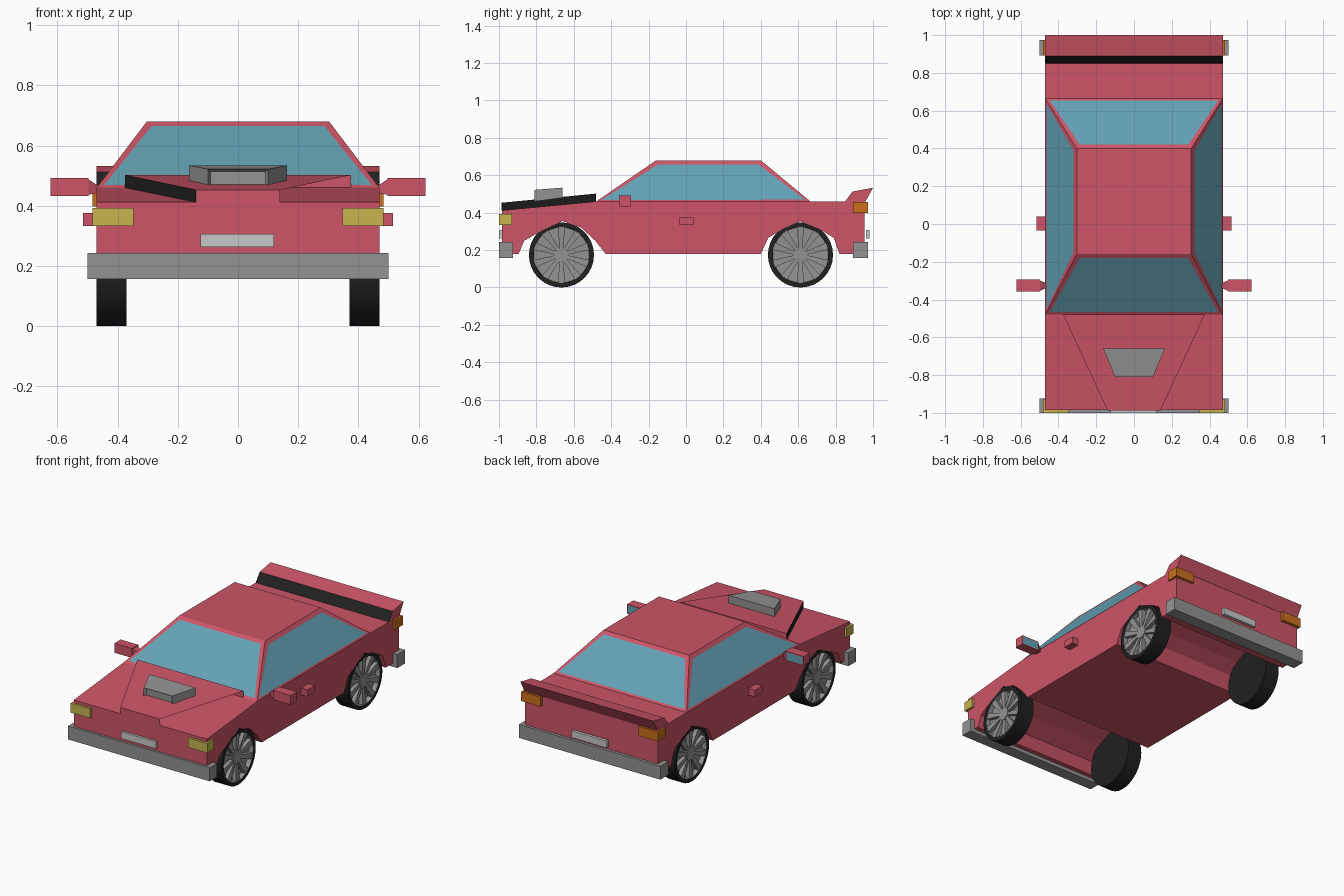
import bpy, bmesh, math
from mathutils import Matrix, Vector

if "Cube" in bpy.data.objects:
    bpy.data.objects.remove(bpy.data.objects["Cube"])


def material(name, rgb):
    m = bpy.data.materials.new(name)
    m.use_nodes = True
    m.diffuse_color = (*rgb, 1)
    m.node_tree.nodes["Principled BSDF"].inputs["Base Color"].default_value = (*rgb, 1)
    return m


RED = material("red paint", (0.61, 0.09, 0.135))
GLASS = material("blue glass", (0.125, 0.36, 0.46))
GREY = material("grey metal", (0.29, 0.29, 0.29))
BLACK = material("black rubber", (0.015, 0.015, 0.015))
YELLOW = material("yellow lamp", (0.58, 0.46, 0.08))
ORANGE = material("orange lamp", (0.6, 0.16, 0.012))
PLATE = material("pale plate", (0.58, 0.58, 0.58))


def finish(bm, name, *mats, fix=True):
    if fix:
        bmesh.ops.recalc_face_normals(bm, faces=bm.faces[:])
    mesh = bpy.data.meshes.new(name)
    bm.to_mesh(mesh)
    bm.free()
    for m in mats:
        mesh.materials.append(m)
    ob = bpy.data.objects.new(name, mesh)
    bpy.context.collection.objects.link(ob)
    return ob


def loft(bm, a, b):
    """Solid between two matching loops of points."""
    va, vb = [bm.verts.new(p) for p in a], [bm.verts.new(p) for p in b]
    n = len(va)
    faces = [bm.faces.new(va), bm.faces.new(vb[::-1])]
    for i in range(n):
        j = (i + 1) % n
        faces.append(bm.faces.new((va[i], vb[i], vb[j], va[j])))
    bmesh.ops.recalc_face_normals(bm, faces=bm.faces[:])
    return faces


def prism(bm, profile, half):
    """Side profile of (y, z) points extruded across the width."""
    return loft(bm, [(-half, y, z) for y, z in profile], [(half, y, z) for y, z in profile])


def rect(x0, x1, y0, y1, z):
    return [(x0, y0, z), (x1, y0, z), (x1, y1, z), (x0, y1, z)]


def box(name, x, y, z, mat):
    bm = bmesh.new()
    loft(bm, rect(*x, *y, z[0]), rect(*x, *y, z[1]))
    return finish(bm, name, mat)


def inset(bm, faces, width, depth=0.0, index=0):
    """Inset each face alone and paint its middle."""
    bmesh.ops.inset_individual(bm, faces=faces, thickness=width, depth=depth)
    for f in faces:
        f.material_index = index


HALF = 0.47

# Lower body with wheel tunnels cut right across
front_arch = [(-0.895, 0.18), (-0.865, 0.25), (-0.76, 0.31), (-0.66, 0.355),
              (-0.56, 0.32), (-0.485, 0.25), (-0.43, 0.18)]
rear_arch = [(0.4, 0.18), (0.44, 0.265), (0.52, 0.315), (0.61, 0.355),
             (0.71, 0.315), (0.79, 0.265), (0.82, 0.18)]
bm = bmesh.new()
prism(bm, [(-0.985, 0.18)] + front_arch + rear_arch +
      [(0.955, 0.18), (0.955, 0.46), (-0.48, 0.46), (-0.985, 0.412)], HALF)
finish(bm, "body", RED)

# Cabin with inset windows on its four sloping sides
bm = bmesh.new()
loft(bm, rect(-HALF, HALF, -0.48, 0.665, 0.46), rect(-0.303, 0.303, -0.16, 0.4, 0.68))
inset(bm, [f for f in bm.faces if abs(f.normal.z) < 0.95], 0.03, index=1)
finish(bm, "cabin", RED, GLASS)

# Raised hood panel, open on its left side
bm = bmesh.new()
low = [bm.verts.new(p) for p in ((-0.14, -0.987, 0.411), (0.14, -0.987, 0.411),
                                 (0.375, -0.48, 0.46), (-0.375, -0.48, 0.46))]
top = [bm.verts.new(v.co + Vector((0, 0, 0.042))) for v in low]
bm.faces.new(top)
bm.faces.new((low[0], low[1], top[1], top[0]))
bm.faces.new((low[2], low[3], top[3], top[2]))
bm.faces.new((low[3], low[0], top[0], top[3])).material_index = 1
finish(bm, "hood_panel", RED, BLACK, fix=False)

# Hood intake with a framed opening at the front
bm = bmesh.new()
loft(bm, [(-0.1, -0.81, 0.46), (0.1, -0.81, 0.46), (0.163, -0.66, 0.48), (-0.163, -0.66, 0.48)],
     [(-0.1, -0.81, 0.522), (0.1, -0.81, 0.522), (0.163, -0.66, 0.534), (-0.163, -0.66, 0.534)])
inset(bm, [f for f in bm.faces if f.normal.y < -0.9], 0.012, depth=-0.015)
finish(bm, "hood_intake", GREY)

# Rear wing, black on the face turned to the front
bm = bmesh.new()
prism(bm, [(0.85, 0.46), (0.89, 0.513), (1.0, 0.533), (0.957, 0.455)], HALF)
for f in bm.faces:
    f.material_index = int(f.normal.y < -0.5)
finish(bm, "rear_wing", RED, BLACK)

# Bumpers and number plates
box("front_bumper", (-0.5, 0.5), (-1.0, -0.925), (0.157, 0.243), GREY)
box("rear_bumper", (-0.5, 0.5), (0.893, 0.973), (0.157, 0.243), GREY)
box("front_plate", (-0.125, 0.12), (-1.0, -0.98), (0.263, 0.307), PLATE)
box("rear_plate", (-0.125, 0.12), (0.963, 0.982), (0.263, 0.307), PLATE)


def wheel(name, side, y):
    radius, steps = 0.174, 32
    profile = [(0.37, radius), (0.47, radius), (0.47, 0.15), (0.44, 0.148), (0.435, 0.04),
               (0.462, 0.04)]
    bm = bmesh.new()
    rings = []
    for x, r in profile:
        rings.append([bm.verts.new((x, r * math.cos(t), r * math.sin(t)))
                      for t in (math.tau * i / steps for i in range(steps))])
    bm.faces.new(rings[0])
    bm.faces.new(rings[-1]).material_index = 1
    for k in range(len(rings) - 1):
        for i in range(steps):
            j = (i + 1) % steps
            f = bm.faces.new((rings[k][i], rings[k][j], rings[k + 1][j], rings[k + 1][i]))
            f.material_index = int(k >= 2)
    # Ten spokes from hub to rim
    for i in range(10):
        turn = Matrix.Rotation(math.tau * i / 10, 3, "X")
        ends = []
        for r, w, x in ((0.035, 0.009, 0.458), (0.149, 0.02, 0.466)):
            ends.append([turn @ Vector(p) for p in
                         ((0.433, -w, r), (0.433, w, r), (x, w, r), (x, -w, r))])
        for f in loft(bm, *ends):
            f.material_index = 1
    bmesh.ops.recalc_face_normals(bm, faces=bm.faces[:])
    bmesh.ops.transform(bm, matrix=Matrix.Diagonal((side, 1, 1, 1)), verts=bm.verts[:])
    ob = finish(bm, name, BLACK, GREY)
    ob.location = (0, y, radius)
    bpy.ops.object.select_all(action="DESELECT")
    ob.select_set(True)
    bpy.context.view_layer.objects.active = ob
    bpy.ops.object.shade_smooth_by_angle(angle=math.radians(30))


# Parts repeated on both sides
for side, label in ((1, "left"), (-1, "right")):
    def span(a, b):
        return sorted((side * a, side * b))

    wheel("front_wheel_" + label, side, -0.666)
    wheel("rear_wheel_" + label, side, 0.612)
    box("headlight_" + label, span(0.347, 0.483), (-1.0, -0.93), (0.333, 0.393), YELLOW)
    box("tail_light_" + label, span(0.347, 0.483), (0.893, 0.973), (0.397, 0.457), ORANGE)
    box("door_handle_" + label, span(0.46, 0.515), (-0.035, 0.04), (0.333, 0.376), RED)

    # Mirror housing with glass at the back, on a flared stalk
    bm = bmesh.new()
    x = span(0.497, 0.623)
    loft(bm, rect(*x, -0.358, -0.295, 0.433), rect(*x, -0.358, -0.295, 0.493))
    inset(bm, [f for f in bm.faces if f.normal.y > 0.9], 0.008, index=1)
    finish(bm, "mirror_" + label, RED, GLASS)
    bm = bmesh.new()
    loft(bm, [(side * 0.455, y, z) for y, z in ((-0.335, 0.445), (-0.318, 0.445),
                                                (-0.318, 0.46), (-0.335, 0.46))],
         [(side * 0.5, y, z) for y, z in ((-0.355, 0.436), (-0.298, 0.436),
                                          (-0.298, 0.49), (-0.355, 0.49))])
    finish(bm, "mirror_stalk_" + label, RED)
